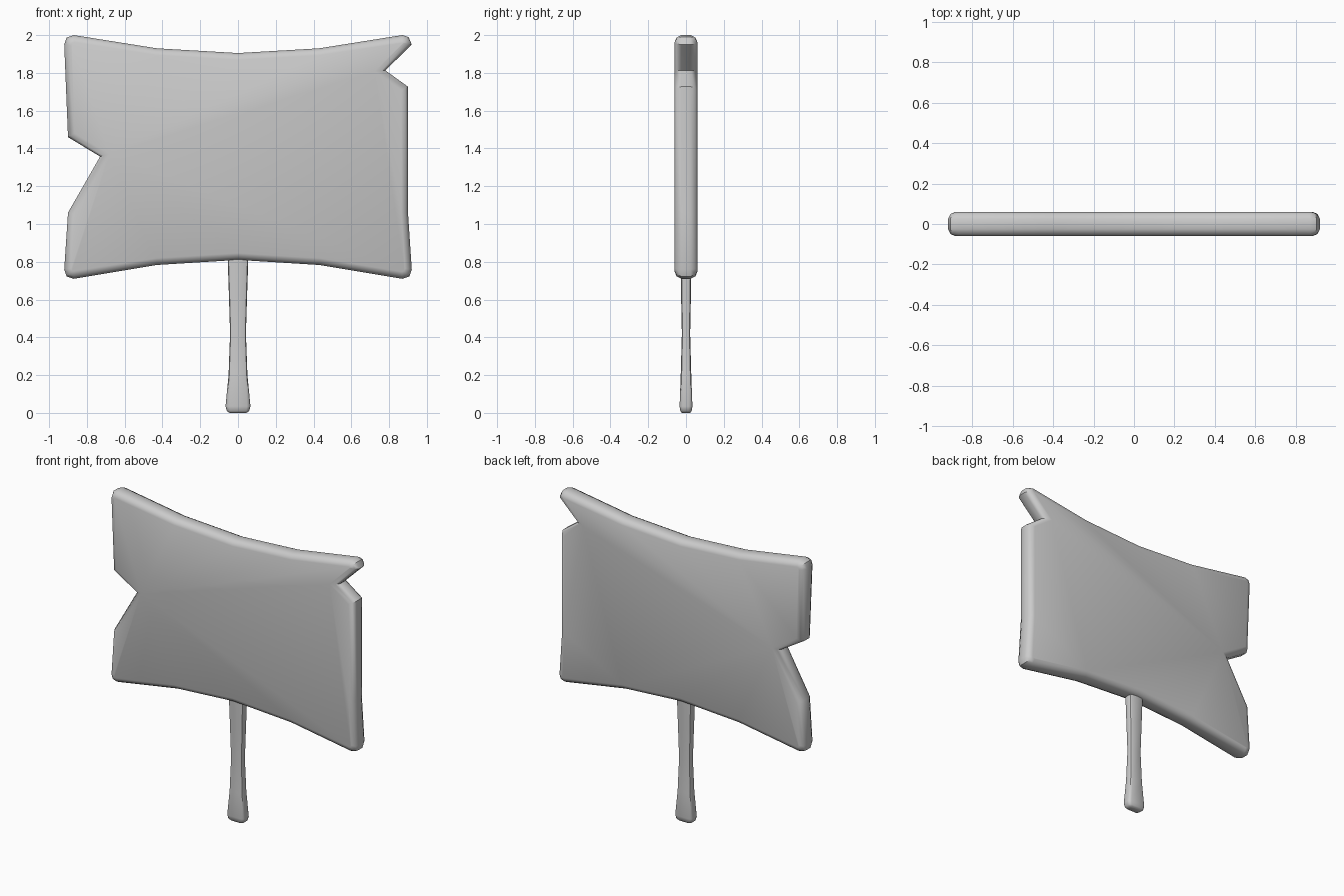
import bpy, bmesh, math
from mathutils import Vector

if "Cube" in bpy.data.objects:
    bpy.data.objects.remove(bpy.data.objects["Cube"])


def loft(name, rings):
    """Skin equal-length closed rings and cap both ends."""
    bm = bmesh.new()
    loops = [[bm.verts.new(p) for p in ring] for ring in rings]
    n = len(loops[0])
    for a, b in zip(loops, loops[1:]):
        for i in range(n):
            j = (i + 1) % n
            bm.faces.new((a[i], a[j], b[j], b[i]))
    bm.faces.new(loops[0])
    bm.faces.new(loops[-1])
    bmesh.ops.recalc_face_normals(bm, faces=bm.faces)
    mesh = bpy.data.meshes.new(name)
    bm.to_mesh(mesh)
    bm.free()
    obj = bpy.data.objects.new(name, mesh)
    bpy.context.collection.objects.link(obj)
    bpy.ops.object.select_all(action='DESELECT')
    obj.select_set(True)
    bpy.context.view_layer.objects.active = obj
    bpy.ops.object.shade_smooth_by_angle(angle=math.radians(42))
    return obj


def inset(points, d):
    """Mitred inward offset of a clockwise outline."""
    result = []
    for i, p in enumerate(points):
        p = Vector(p)
        a = (p - Vector(points[i - 1])).normalized()
        b = (Vector(points[(i + 1) % len(points)]) - p).normalized()
        na, nb = Vector((a.y, -a.x)), Vector((b.y, -b.x))
        result.append(p + (na + nb) * d / (1 + na.dot(nb)))
    return result


# Sign board: sagging outline with two notches, clockwise seen from the front
outline = [
    (-0.92, 1.95), (-0.908, 1.987), (-0.87, 2.0),
    (-0.43, 1.93), (0, 1.905), (0.43, 1.93),
    (0.87, 2.0), (0.903, 1.99), (0.92, 1.95),
    (0.78, 1.813), (0.90, 1.727), (0.90, 1.06),
    (0.92, 0.76), (0.908, 0.723), (0.87, 0.71),
    (0.43, 0.783), (0, 0.81), (-0.43, 0.783),
    (-0.87, 0.71), (-0.908, 0.723), (-0.92, 0.76),
    (-0.90, 1.06), (-0.73, 1.357), (-0.90, 1.46),
]
half = [(0.036, 0.06), (0.013, 0.05), (0.0, 0.025)]
section = [(d, -y) for d, y in half] + [(d, y) for d, y in reversed(half)]
loft("sign_board", [[(p.x, y, p.y) for p in inset(outline, d)] for d, y in section])

# Handle: rounded rectangular post, waisted and flared at the foot
corner = [(1.0, 0.45), (0.92, 0.82), (0.72, 1.0)]
unit = (corner + [(-x, y) for x, y in reversed(corner)]
        + [(-x, -y) for x, y in corner] + [(x, -y) for x, y in reversed(corner)])
stations = [
    (0.0, 0.045, 0.022), (0.01, 0.059, 0.030), (0.035, 0.066, 0.034),
    (0.20, 0.050, 0.028), (0.42, 0.042, 0.022),
    (0.62, 0.048, 0.026), (0.86, 0.056, 0.030),
]
loft("handle", [[(x * w, y * t, z) for x, y in unit] for z, w, t in stations])
